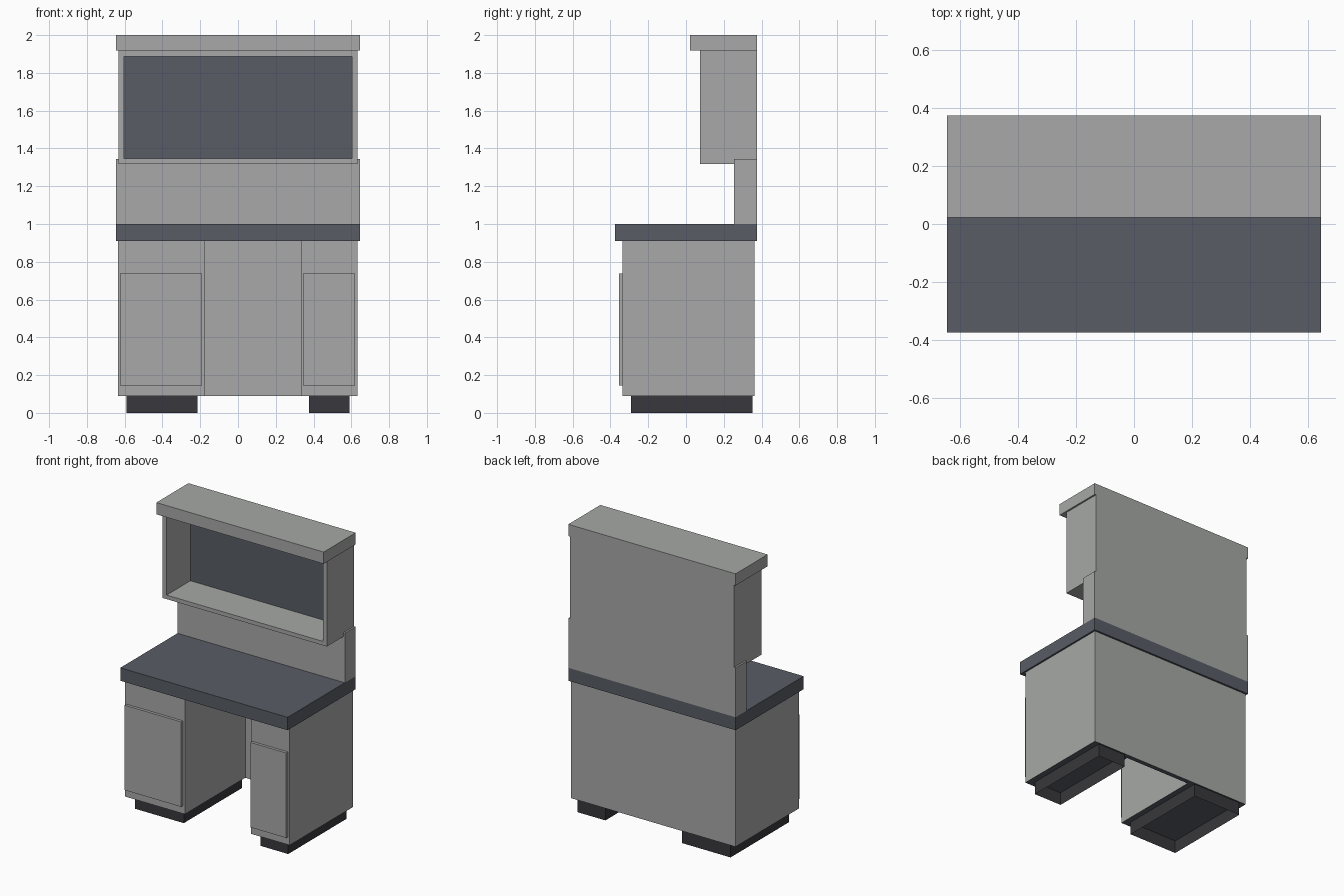
import bpy
import bmesh

old = bpy.data.objects.get("Cube")
if old:
    bpy.data.objects.remove(old, do_unlink=True)


def material(name, rgb):
    m = bpy.data.materials.new(name)
    m.use_nodes = True
    colour = (*rgb, 1)
    m.diffuse_color = colour
    m.node_tree.nodes["Principled BSDF"].inputs["Base Color"].default_value = colour
    return m


GREY = material("pale_grey", (0.385, 0.395, 0.385))
SLATE = material("slate_blue", (0.098, 0.108, 0.13))
DARK = material("plinth_charcoal", (0.04, 0.039, 0.045))


def box(name, x, y, z, mat, underside=None, hollow=False):
    """Box between (min, max) pairs; hollow leaves only the four walls."""
    bm = bmesh.new()
    bmesh.ops.create_cube(bm, size=1)
    for v in bm.verts:
        v.co = [r[0] if c < 0 else r[1] for c, r in zip(v.co, (x, y, z))]
    bm.normal_update()
    if hollow:
        caps = [f for f in bm.faces if abs(f.normal.z) > 0.5]
        bmesh.ops.delete(bm, geom=caps, context='FACES_ONLY')
    mesh = bpy.data.meshes.new(name)
    mesh.materials.append(mat)
    if underside:
        mesh.materials.append(underside)
        for f in bm.faces:
            f.material_index = int(f.normal.z < -0.5)
    bm.to_mesh(mesh)
    bm.free()
    ob = bpy.data.objects.new(name, mesh)
    bpy.context.collection.objects.link(ob)
    return ob


# Base pedestals, each with a door and a recessed open plinth
BASE_Z = (0.09, 0.91)
pedestals = {
    "right": ((-0.635, -0.175), (-0.625, -0.19), (-0.59, -0.215)),
    "left": ((0.335, 0.633), (0.345, 0.62), (0.375, 0.59)),
}
for side, (body, door, plinth) in pedestals.items():
    box(side + "_pedestal", body, (-0.335, 0.362), BASE_Z, GREY, SLATE)
    box(side + "_door", door, (-0.355, -0.335), (0.145, 0.737), GREY)
    box(side + "_plinth", plinth, (-0.29, 0.352), (0, 0.09), DARK, hollow=True)
box("kneehole_back", (-0.175, 0.335), (0.33, 0.362), BASE_Z, GREY, SLATE)

# Worktop and the upright behind it
box("worktop", (-0.645, 0.645), (-0.375, 0.375), (0.91, 1.0), SLATE)
box("backsplash", (-0.645, 0.645), (0.255, 0.375), (1.0, 1.345), GREY)

# Open wall cabinet
Y = (0.075, 0.375)
for side, s in (("right", -1), ("left", 1)):
    box(side + "_cabinet_side", sorted((s * 0.603, s * 0.633)), Y, (1.318, 1.92), GREY)
box("cabinet_shelf", (-0.603, 0.603), Y, (1.318, 1.346), GREY)
box("cabinet_top", (-0.603, 0.603), Y, (1.888, 1.92), GREY)
box("cabinet_back", (-0.603, 0.603), (0.345, 0.375), (1.346, 1.888), GREY)
box("cabinet_back_lining", (-0.603, 0.603), (0.337, 0.345), (1.346, 1.888), SLATE)

# Cornice
box("cornice", (-0.645, 0.645), (0.022, 0.375), (1.918, 2.0), GREY)
